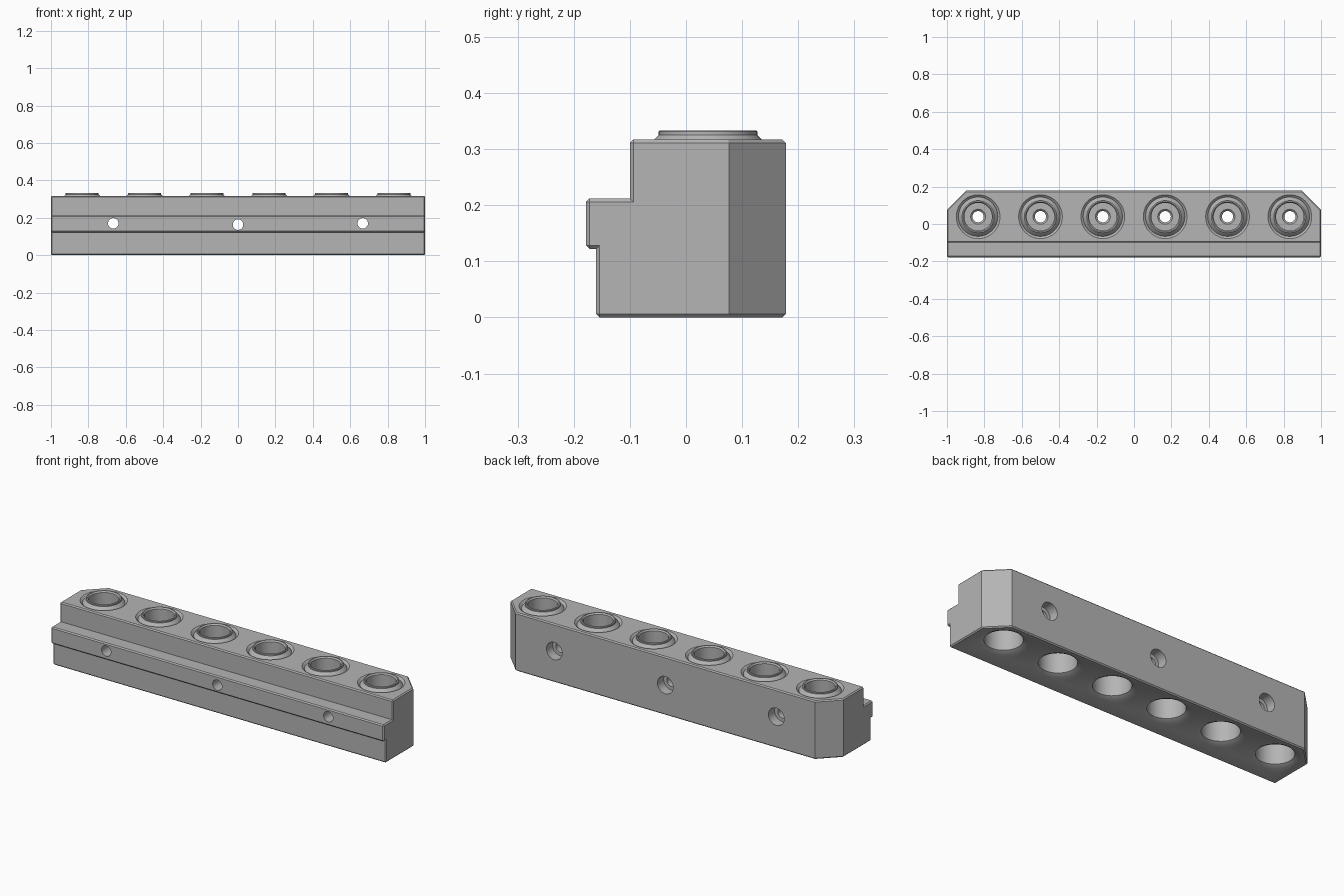
import bpy, bmesh, math
from mathutils import Matrix, Vector

if "Cube" in bpy.data.objects:
    bpy.data.objects.remove(bpy.data.objects["Cube"])

steel = bpy.data.materials.new("mid grey steel")
steel.use_nodes = True
grey = (0.46, 0.46, 0.46, 1)
steel.diffuse_color = grey
steel.node_tree.nodes["Principled BSDF"].inputs["Base Color"].default_value = grey


def make_object(name, bm):
    mesh = bpy.data.meshes.new(name)
    bm.to_mesh(mesh)
    bm.free()
    mesh.materials.append(steel)
    obj = bpy.data.objects.new(name, mesh)
    bpy.context.collection.objects.link(obj)
    return obj


def lathe(bm, profile, matrix, steps=48):
    """Revolve (radius, height) points about z, then place the result."""
    verts = [bm.verts.new((r, 0, z)) for r, z in profile]
    edges = [bm.edges.new(pair) for pair in zip(verts, verts[1:])]
    start = set(bm.verts) - set(verts)
    bmesh.ops.spin(bm, geom=verts + edges, cent=(0, 0, 0), axis=(0, 0, 1),
                   angle=math.tau, steps=steps)
    new = [v for v in bm.verts if v not in start]
    bmesh.ops.remove_doubles(bm, verts=new, dist=1e-5)
    new = [v for v in bm.verts if v not in start]
    bmesh.ops.transform(bm, matrix=matrix, verts=new)


def smooth(obj):
    bpy.ops.object.select_all(action='DESELECT')
    obj.select_set(True)
    bpy.context.view_layer.objects.active = obj
    bpy.ops.object.shade_smooth_by_angle(angle=math.radians(30))


# Stepped body, extruded along its length
section = [(-0.16, 0), (0.178, 0), (0.178, 0.317), (-0.1, 0.317),
           (-0.1, 0.212), (-0.178, 0.212), (-0.178, 0.122), (-0.16, 0.122)]
bm = bmesh.new()
face = bm.faces.new([bm.verts.new((-1, y, z)) for y, z in section])
moved = bmesh.ops.extrude_face_region(bm, geom=[face])["geom"]
bmesh.ops.translate(bm, vec=(2, 0, 0),
                    verts=[g for g in moved if isinstance(g, bmesh.types.BMVert)])

# Cut off the two back corners
for side in (-1, 1):
    cut = bmesh.ops.bisect_plane(bm, geom=bm.verts[:] + bm.edges[:] + bm.faces[:],
                                 plane_co=(side, 0.077, 0), plane_no=(side, 1, 0),
                                 clear_outer=True)["geom_cut"]
    bmesh.ops.contextual_create(
        bm, geom=[g for g in cut if isinstance(g, bmesh.types.BMEdge)])
bmesh.ops.recalc_face_normals(bm, faces=bm.faces[:])

# Narrow chamfers on the sharp outer edges
bm.normal_update()
sharp = [e for e in bm.edges if e.calc_face_angle_signed(0) > math.radians(60)]
bmesh.ops.bevel(bm, geom=sharp, offset=0.006, segments=1, affect='EDGES',
                clamp_overlap=True)
body = make_object("body", bm)

# Cutters for the six stepped bores and the three mounting holes
ports = [(i - 2.5) / 3 for i in range(6)]
bore = [(0, 0.36), (0.117, 0.36), (0.117, 0.317), (0.105, 0.306), (0.074, 0.306),
        (0.074, 0.2), (0.04, 0.2), (0.03, 0.19), (0.03, 0.16), (0.093, 0.16),
        (0.093, 0.012), (0.117, 0), (0.117, -0.03), (0, -0.03)]
screw = [(0, -0.25), (0.047, -0.25), (0.047, -0.125), (0.028, -0.125),
         (0.028, 0.25), (0, 0.25)]
bm = bmesh.new()
for x in ports:
    lathe(bm, bore, Matrix.Translation((x, 0.039, 0)))
for x, z in ((-0.667, 0.17), (0, 0.163), (0.667, 0.17)):
    lathe(bm, screw, Matrix.Translation((x, 0, z)) @ Matrix.Rotation(math.pi / 2, 4, 'X'))
bmesh.ops.recalc_face_normals(bm, faces=bm.faces[:])
cutter = make_object("hole_cutter", bm)
cutter.hide_render = True

bpy.context.view_layer.objects.active = body
mod = body.modifiers.new("holes", 'BOOLEAN')
mod.operation = 'DIFFERENCE'
mod.solver = 'EXACT'
mod.object = cutter
bpy.ops.object.modifier_apply(modifier=mod.name)
bpy.data.objects.remove(cutter)
smooth(body)

# Raised collars around the bores, flared at the foot
collar = [(0.106, 0.305), (0.097, 0.316), (0.091, 0.322), (0.088, 0.325),
          (0.088, 0.331), (0.086, 0.333), (0.08, 0.333), (0.074, 0.326),
          (0.074, 0.305), (0.106, 0.305)]
for i, x in enumerate(ports):
    bm = bmesh.new()
    lathe(bm, collar, Matrix.Identity(4))
    bmesh.ops.recalc_face_normals(bm, faces=bm.faces[:])
    ring = make_object(f"port_collar_{i + 1}", bm)
    ring.location = Vector((x, 0.039, 0))
    smooth(ring)
